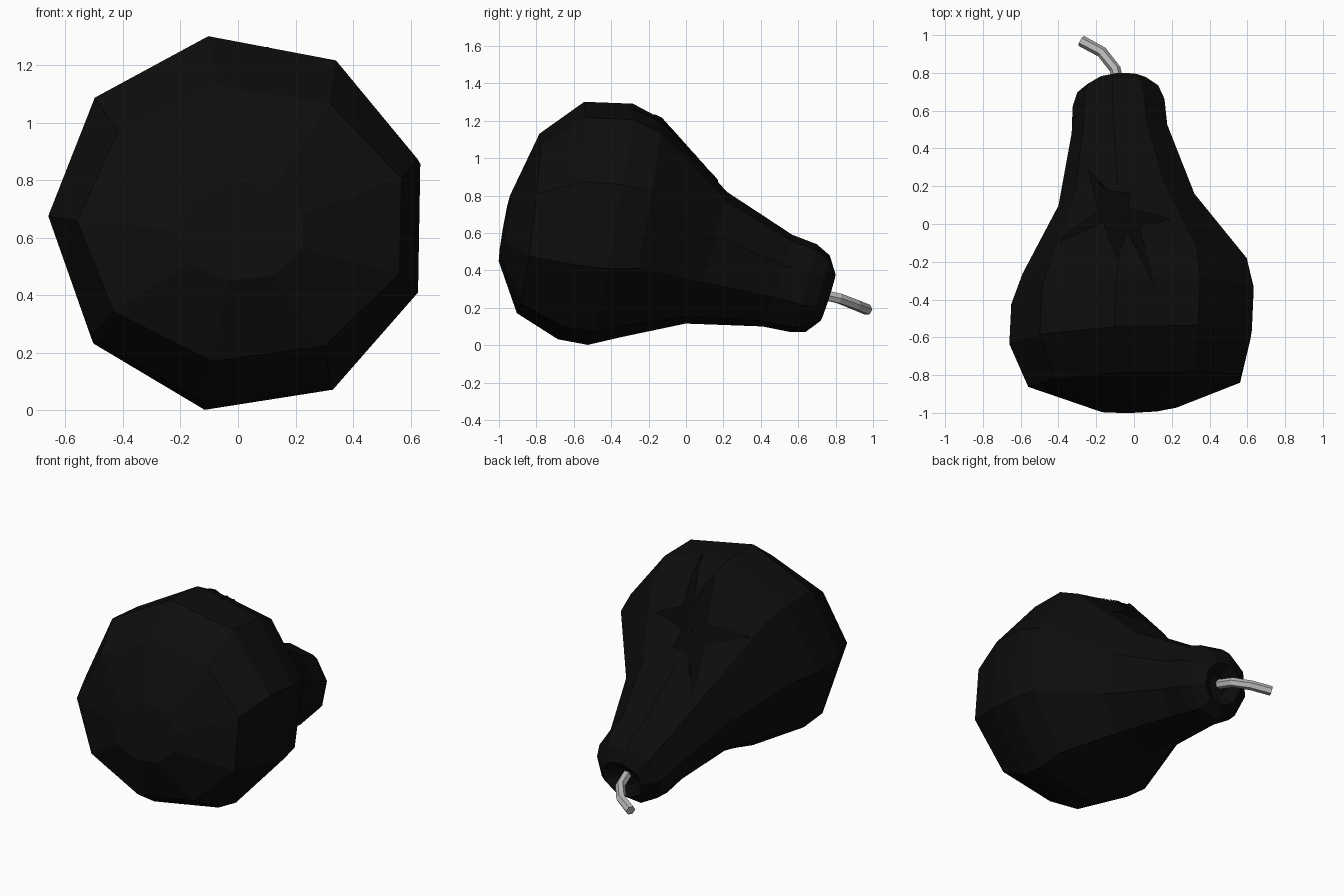
import bpy, bmesh, math
from mathutils import Vector
from mathutils.bvhtree import BVHTree

cube = bpy.data.objects.get("Cube")
if cube:
    bpy.data.objects.remove(cube)


def make_material(name, value):
    mat = bpy.data.materials.new(name)
    mat.use_nodes = True
    color = (value, value, value, 1)
    mat.diffuse_color = color
    mat.node_tree.nodes["Principled BSDF"].inputs["Base Color"].default_value = color
    return mat


def add_object(name, bm, mat):
    mesh = bpy.data.meshes.new(name)
    bm.to_mesh(mesh)
    mesh.materials.append(mat)
    obj = bpy.data.objects.new(name, mesh)
    bpy.context.collection.objects.link(obj)
    return obj


def loft(bm, loops):
    """Bridge successive vertex loops and cap both ends."""
    rings = [[bm.verts.new(p) for p in loop] for loop in loops]
    for a, b in zip(rings, rings[1:]):
        for i in range(len(a)):
            j = (i + 1) % len(a)
            bm.faces.new((a[i], a[j], b[j], b[i]))
    bm.faces.new(rings[0])
    bm.faces.new(rings[-1])
    bmesh.ops.recalc_face_normals(bm, faces=bm.faces)


black = make_material("black skin", 0.004)
dark = make_material("deep black", 0.002)
grey = make_material("grey stem", 0.48)

# Pear body: nine-sided rings as bottom (y, z), top (y, z), centre x, half width
SIDES = 9
RINGS = [
    (-1.0, .45, -.94, .80, .01, .23),
    (-.90, .17, -.78, 1.13, .02, .58),
    (-.68, .03, -.54, 1.30, .00, .66),
    (-.52, .00, -.28, 1.29, .01, .66),
    (-.35, .04, -.13, 1.21, .02, .61),
    (.00, .115, .22, .82, -.03, .37),
    (.41, .10, .57, .59, -.07, .26),
    (.56, .07, .70, .54, -.075, .25),
    (.64, .07, .77, .48, -.08, .22),
    (.72, .13, .80, .38, -.07, .14),
    (.70, .20, .73, .32, -.07, .07),
]


def pear_ring(yb, zb, yt, zt, cx, rx):
    points = []
    for i in range(SIDES):
        a = math.radians(99) + math.tau * i / SIDES
        x, s = rx * math.cos(a), math.sin(a) / 0.985
        y = (yb + yt) / 2 + s * (yt - yb) / 2 + 0.04 * x
        points.append((cx + x, y, (zb + zt) / 2 + s * (zt - zb) / 2))
    return points


bm = bmesh.new()
loft(bm, [pear_ring(*r) for r in RINGS])
add_object("pear_body", bm, black)
surface = BVHTree.FromBMesh(bm)
bm.free()

# Star-shaped crack laid over the upper shoulder
STAR = [(-.24, .29), (-.13, .17), (-.02, .16), (-.03, .08), (.20, .02), (.03, -.02),
        (.11, -.34), (-.03, -.04), (-.09, -.18), (-.16, .00), (-.42, -.11), (-.19, .07)]
bm = bmesh.new()
hub = bm.verts.new((-.08, .05, 0))
rim = [bm.verts.new((x, y, 0)) for x, y in STAR]
for i, v in enumerate(rim):
    bm.faces.new((hub, rim[(i + 1) % len(rim)], v))
bmesh.ops.subdivide_edges(bm, edges=bm.edges, cuts=5, use_grid_fill=True)
for v in bm.verts:
    hit, normal, _, _ = surface.ray_cast(Vector((v.co.x, v.co.y, 3)), Vector((0, 0, -1)))
    if hit:
        v.co = hit + normal * 0.008
bmesh.ops.recalc_face_normals(bm, faces=bm.faces)
if sum(f.normal.z for f in bm.faces) < 0:
    bmesh.ops.reverse_faces(bm, faces=bm.faces)
add_object("star_crack", bm, dark)
bm.free()

# Bent stem: six-sided tube along a short path
PATH = [Vector(p) for p in ((-.07, .69, .28), (-.10, .82, .25), (-.17, .91, .215), (-.28, .97, .19))]
loops = []
for i, p in enumerate(PATH):
    along = (PATH[min(i + 1, len(PATH) - 1)] - PATH[max(i - 1, 0)]).normalized()
    side = along.cross(Vector((0, 0, 1))).normalized()
    up = side.cross(along)
    loops.append([p + 0.03 * (math.cos(a) * side + math.sin(a) * up)
                  for a in (math.tau * k / 6 for k in range(6))])
bm = bmesh.new()
loft(bm, loops)
add_object("stem", bm, grey)
bm.free()
